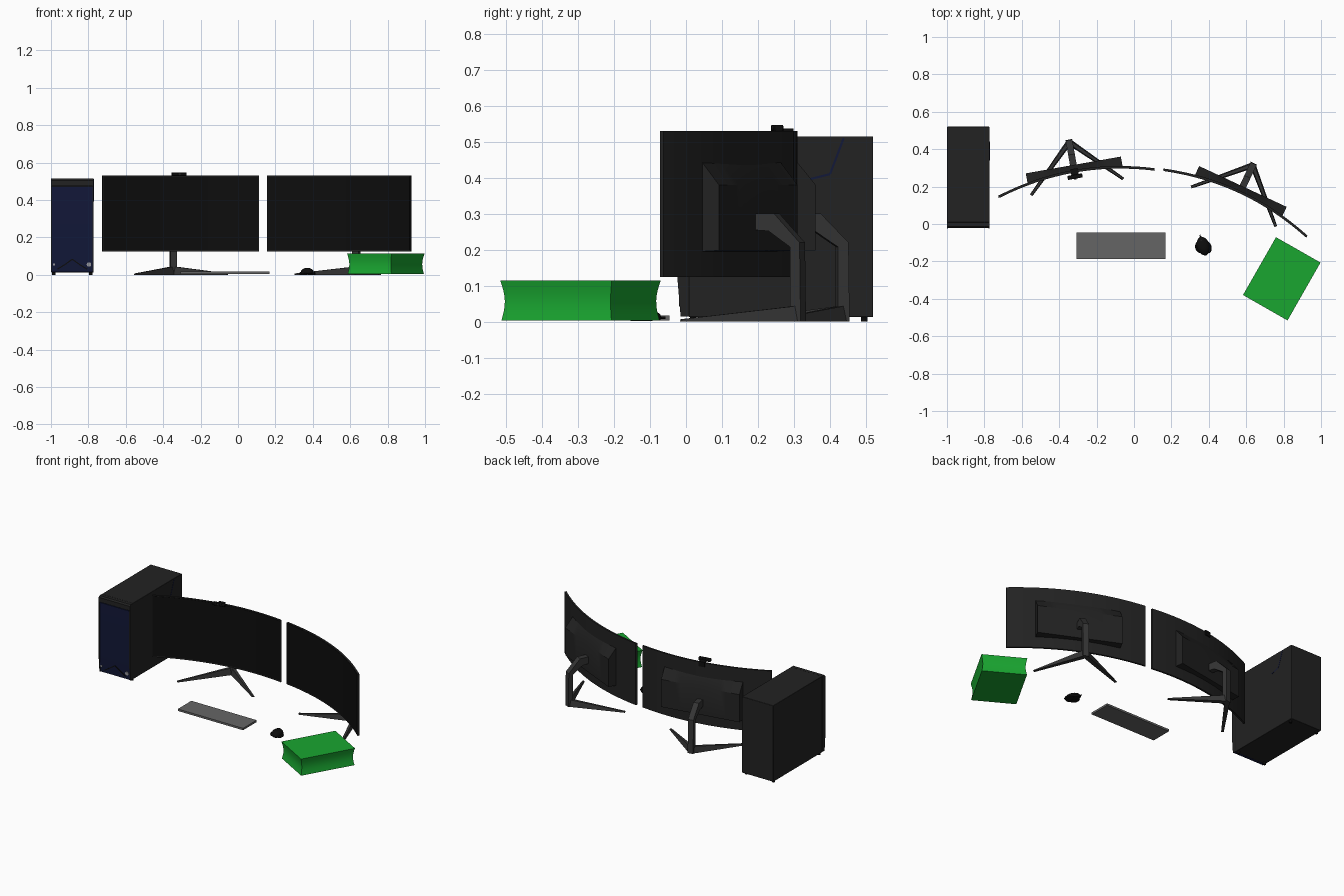
import bpy, bmesh
from math import sin, cos, pi, radians
from mathutils import Matrix, Vector

if "Cube" in bpy.data.objects:
    bpy.data.objects.remove(bpy.data.objects["Cube"])


def material(name, r, g, b):
    m = bpy.data.materials.new(name)
    m.diffuse_color = (r, g, b, 1)
    m.use_nodes = True
    m.node_tree.nodes["Principled BSDF"].inputs["Base Color"].default_value = m.diffuse_color
    return m


DARK = material("dark_plastic", 0.016, 0.016, 0.016)
BLACK = material("black", 0.004, 0.004, 0.004)
METAL = material("stand_grey", 0.035, 0.035, 0.035)
NAVY = material("navy", 0.006, 0.009, 0.04)
GREEN = material("green", 0.01, 0.38, 0.03)
SILVER = material("silver", 0.3, 0.3, 0.32)
I = Matrix.Identity(4)


def finish(name, bm, mat, M=I):
    bmesh.ops.recalc_face_normals(bm, faces=bm.faces)
    bm.transform(M)
    me = bpy.data.meshes.new(name)
    bm.to_mesh(me)
    bm.free()
    if mat:
        me.materials.append(mat)
    ob = bpy.data.objects.new(name, me)
    bpy.context.collection.objects.link(ob)
    return ob


def loft(name, rings, mat, M=I):
    """Skin equal-sized rings and cap both ends."""
    bm = bmesh.new()
    vs = [[bm.verts.new(p) for p in r] for r in rings]
    n = len(vs[0])
    for a, b in zip(vs, vs[1:]):
        for i in range(n):
            j = (i + 1) % n
            bm.faces.new((a[i], a[j], b[j], b[i]))
    bm.faces.new(vs[0])
    bm.faces.new(vs[-1])
    return finish(name, bm, mat, M)


def box(name, x, y, z, mat, M=I, bevel=0):
    rings = [[(x[0], y[0], h), (x[1], y[0], h), (x[1], y[1], h), (x[0], y[1], h)] for h in z]
    ob = loft(name, rings, mat, M)
    if bevel:
        b = ob.modifiers.new("bevel", 'BEVEL')
        b.width, b.segments = bevel, 2
    return ob


def prism(name, pts, x0, x1, mat, M=I):
    """Extrude a (y, z) profile along x."""
    return loft(name, [[(x, y, z) for y, z in pts] for x in (x0, x1)], mat, M)


def disc(name, centre, radius, depth, mat, axis='Y', M=I):
    bm = bmesh.new()
    bmesh.ops.create_cone(bm, cap_ends=True, segments=20, radius1=radius, radius2=radius, depth=depth)
    rot = Matrix.Rotation(pi / 2, 4, 'X' if axis == 'Y' else 'Y') if axis != 'Z' else I
    return finish(name, bm, mat, M @ Matrix.Translation(centre) @ rot)


# Curved monitors with back housing, bent neck and two splayed legs
HALF, SAG = 0.424, 0.065


def arc(x):
    return SAG * (1 - (x / HALF) ** 2)


def span(h, n):
    return [-h + 2 * h * i / n for i in range(n + 1)]


def monitor(side, M):
    loft(side + "_monitor_shell", [[(x, arc(x) - 0.004, 0.124), (x, arc(x) + 0.008, 0.124),
         (x, arc(x) + 0.008, 0.53), (x, arc(x) - 0.004, 0.53)] for x in span(HALF, 24)], DARK, M)
    loft(side + "_monitor_screen", [[(x, arc(x) - 0.006, 0.132), (x, arc(x) - 0.003, 0.132),
         (x, arc(x) - 0.003, 0.526), (x, arc(x) - 0.006, 0.526)] for x in span(HALF - 0.005, 24)], BLACK, M)
    loft(side + "_monitor_housing", [[(x, arc(x), 0.195), (x, 0.1, 0.198),
         (x, 0.1, 0.38), (x, arc(x), 0.452)] for x in span(0.258, 12)], DARK, M)
    prism(side + "_stand_neck", [(0.095, 0.30), (0.157, 0.30), (0.235, 0.22), (0.238, 0), (0.205, 0),
          (0.205, 0.208), (0.14, 0.252), (0.095, 0.255)], -0.018, 0.018, METAL, M)
    for s, tag in ((-1, "left"), (1, "right")):
        a, b = Vector((0, 0.225, 0)), Vector((s * 0.25, -0.02, 0))
        d = (b - a).normalized()
        w = Vector((-d.y, d.x, 0))
        rings = []
        for p, hw, h in ((a, 0.016, 0.045), (b, 0.008, 0.007)):
            up = Vector((0, 0, h))
            rings.append([p - w * hw, p + w * hw, p + w * hw * 0.6 + up, p - w * hw * 0.6 + up])
        loft(f"{side}_stand_{tag}_leg", rings, METAL, M)


ML = Matrix.Translation((-0.307, 0.217, 0)) @ Matrix.Rotation(radians(10), 4, 'Z')
MR = Matrix.Translation((0.54, 0.11, 0)) @ Matrix.Rotation(radians(-25), 4, 'Z')
monitor("left", ML)
monitor("right", MR)

# Webcam clipped on the left monitor
box("webcam_body", (-0.042, 0.038), (0.026, 0.048), (0.528, 0.547), BLACK, ML, 0.004)
box("webcam_clip", (-0.02, 0.02), (0.046, 0.08), (0.53, 0.537), BLACK, ML)
box("webcam_clip_foot", (-0.02, 0.02), (0.074, 0.08), (0.505, 0.535), BLACK, ML)
disc("webcam_lens", (-0.002, 0.025, 0.538), 0.007, 0.006, DARK, M=ML)

# Computer tower
X0, X1 = -1.0, -0.772
box("tower_case", (X0, X1), (0.008, 0.52), (0.013, 0.515), DARK, bevel=0.003)
prism("tower_front_panel", [(0.008, 0.015), (-0.012, 0.015), (-0.02, 0.11), (-0.02, 0.472), (0.008, 0.472)],
      X0 + 0.003, X1 - 0.003, NAVY)
prism("tower_front_top", [(0.008, 0.476), (-0.022, 0.476), (-0.022, 0.505), (-0.014, 0.514), (0.008, 0.514)],
      X0, X1, DARK)
for x in (X0, X1 - 0.006):
    prism("tower_front_trim", [(0.008, 0.015), (-0.015, 0.015), (-0.023, 0.11), (-0.023, 0.476), (0.008, 0.476)],
          x, x + 0.006, DARK)
for x in (-0.985, -0.787):
    for y in (0.02, 0.495):
        disc("tower_foot", (x, y, 0.008), 0.009, 0.016, BLACK, 'Z')


def strip(name, a, b, w, mat, to3d):
    """Thin raised strip between two 2D points on a panel."""
    a, b = Vector(a), Vector(b)
    d = (b - a).normalized() * w / 2
    n = Vector((-d.y, d.x))
    quad = [a - n, b - n, b + n, a + n]
    loft(name, [[to3d(p, h) for p in quad] for h in (-0.002, 0.002)], mat)


def front(p, h):
    return (p.x, -0.02 + h + max(0, 0.11 - p.y) * 0.084, p.y)


def flank(p, h):
    return (X1 + h * 0.5, p.x, p.y)


crest = [(-0.965, 0.03), (-0.925, 0.055), (-0.886, 0.083), (-0.847, 0.055), (-0.807, 0.03)]
for a, b in zip(crest, crest[1:]):
    strip("tower_chevron", a, b, 0.006, BLACK, front)
seam = [(0.438, 0.51), (0.40, 0.41), (0.34, 0.395), (0.30, 0.42), (0.03, 0.42)][:3]
for a, b in zip(seam, seam[1:]):
    strip("tower_side_seam", a, b, 0.006, NAVY, flank)
disc("tower_power_button", (-0.797, -0.016, 0.055), 0.012, 0.008, SILVER)
disc("tower_port", (-0.984, -0.016, 0.055), 0.006, 0.008, SILVER)

# Keyboard
box("keyboard", (-0.308, 0.168), (-0.187, -0.046), (0.004, 0.017), material("key_grey", 0.13, 0.13, 0.13))

# Mouse: tapered body, thumb wing, wheel and cable stub
MM = Matrix.Translation((0.37, -0.118, 0)) @ Matrix.Rotation(radians(17), 4, 'Z')


def dome(name, cx, cy, rx, ry, layers, mat):
    rings = [[(cx + rx * k * cos(t) * (1 - 0.15 * sin(t) ** 2), cy + ry * k * sin(t) - 0.006 * (1 - k), z)
              for t in [2 * pi * i / 24 for i in range(24)]] for k, z in layers]
    loft(name, rings, mat, MM)


dome("mouse_body", 0, 0, 0.035, 0.052, [(0.9, 0.003), (1, 0.01), (0.93, 0.02), (0.75, 0.029), (0.4, 0.035), (0.1, 0.036)], BLACK)
dome("mouse_thumb_wing", -0.022, 0.0, 0.022, 0.032, [(0.9, 0.002), (1, 0.006), (0.8, 0.014), (0.2, 0.02)], BLACK)
dome("mouse_finger_wing", 0.022, -0.012, 0.02, 0.034, [(0.9, 0.002), (1, 0.006), (0.8, 0.014), (0.2, 0.02)], BLACK)
disc("mouse_wheel", (0, 0.03, 0.022), 0.009, 0.008, DARK, 'X', MM)
disc("mouse_cable_stub", (0, 0.056, 0.011), 0.003, 0.014, BLACK, 'Y', MM)

# Green storage box with slightly hollow sides
MG = Matrix.Translation((0.79, -0.293, 0)) @ Matrix.Rotation(radians(-29.7), 4, 'Z')
rings = []
for i in range(9):
    u = i / 8
    inset = 0.008 * sin(pi * u) + 0.002 * (1 - u)
    hx, hy = 0.137 - inset, 0.178 - inset
    rings.append([(-hx, -hy, 0.003 + u * 0.111), (hx, -hy, 0.003 + u * 0.111),
                  (hx, hy, 0.003 + u * 0.111), (-hx, hy, 0.003 + u * 0.111)])
loft("green_box", rings, GREEN, MG)

# Smooth the curved surfaces while keeping hard edges
bpy.ops.object.select_all(action='SELECT')
bpy.context.view_layer.objects.active = bpy.context.scene.objects[0]
bpy.ops.object.shade_smooth_by_angle(angle=radians(30))
